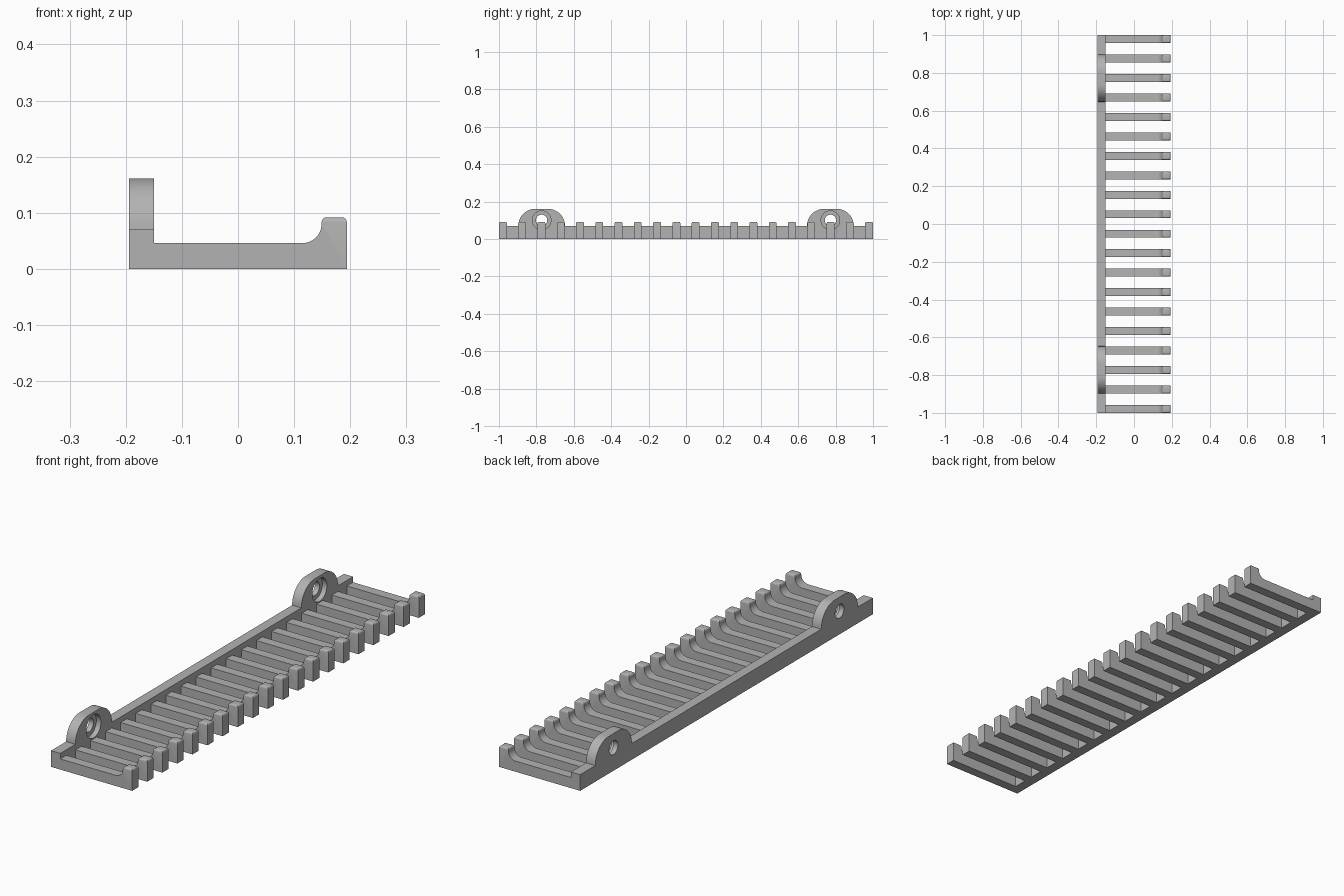
import bpy, bmesh, math
from mathutils import Matrix

if "Cube" in bpy.data.objects:
    bpy.data.objects.remove(bpy.data.objects["Cube"])

HALF_X, INNER_X = 0.194, -0.15
FINGERS, FINGER_W = 20, 0.042
RAIL_H, LUG_TOP, LUG_Y = 0.07, 0.161, 0.772
LUG_R = LUG_TOP - RAIL_H
LUG_FLAT = 0.034
HOLE_Z = 0.1

grey = bpy.data.materials.new("plain grey")
grey.use_nodes = True
grey.diffuse_color = (0.45, 0.45, 0.45, 1)
grey.node_tree.nodes["Principled BSDF"].inputs["Base Color"].default_value = grey.diffuse_color


def arc(cx, cy, r, start, end, n=14):
    """Points on an arc, angles in degrees."""
    angles = [math.radians(start + (end - start) * i / n) for i in range(n + 1)]
    return [(cx + r * math.cos(a), cy + r * math.sin(a)) for a in angles]


def add_object(name, bm):
    bmesh.ops.recalc_face_normals(bm, faces=bm.faces)
    mesh = bpy.data.meshes.new(name)
    bm.to_mesh(mesh)
    bm.free()
    mesh.materials.append(grey)
    obj = bpy.data.objects.new(name, mesh)
    bpy.context.collection.objects.link(obj)
    return obj


def extrude(points, offset):
    bm = bmesh.new()
    face = bm.faces.new([bm.verts.new(p) for p in points])
    geom = bmesh.ops.extrude_face_region(bm, geom=[face])["geom"]
    bmesh.ops.translate(bm, vec=offset, verts=[v for v in geom if isinstance(v, bmesh.types.BMVert)])
    return bm


def smooth(obj):
    bpy.ops.object.select_all(action='DESELECT')
    obj.select_set(True)
    bpy.context.view_layer.objects.active = obj
    bpy.ops.object.shade_smooth_by_angle(angle=math.radians(30))


# Long rail with two rounded mounting lugs, drawn in y and z
outline = [(-1, 0), (1, 0), (1, RAIL_H)]
for y in (LUG_Y, -LUG_Y):
    outline += arc(y + LUG_FLAT, RAIL_H, LUG_R, 0, 90)
    outline += arc(y - LUG_FLAT, RAIL_H, LUG_R, 90, 180)
outline.append((-1, RAIL_H))
rail = add_object("back_rail", extrude([(-HALF_X, y, z) for y, z in outline], (INNER_X + HALF_X, 0, 0)))

# Stepped screw holes: narrow through hole, wide recess on the inner side
for side, y in (("left", LUG_Y), ("right", -LUG_Y)):
    for kind, radius, x in (("hole", 0.03, -0.17), ("recess", 0.05, -0.122)):
        bm = bmesh.new()
        place = Matrix.Translation((x, y, HOLE_Z)) @ Matrix.Rotation(math.pi / 2, 4, 'Y')
        bmesh.ops.create_cone(bm, cap_ends=True, segments=40, radius1=radius, radius2=radius,
                              depth=0.1, matrix=place)
        cutter = add_object(f"{side}_{kind}_cutter", bm)
        cutter.hide_render = True
        mod = rail.modifiers.new(f"{side}_{kind}", 'BOOLEAN')
        mod.operation = 'DIFFERENCE'
        mod.solver = 'EXACT'
        mod.object = cutter

# Apply the cuts and drop the cutters
bpy.context.view_layer.update()
cut = bpy.data.meshes.new_from_object(rail.evaluated_get(bpy.context.evaluated_depsgraph_get()))
for mod in list(rail.modifiers):
    bpy.data.objects.remove(mod.object)
rail.modifiers.clear()
rail.data = cut
smooth(rail)

# Finger with an upturned, filleted tip, drawn in x and z
TIP_TOP, BED, TIP_X, FILLET = 0.092, 0.046, 0.149, 0.034
profile = [(INNER_X, 0), (HALF_X, 0), (HALF_X, TIP_TOP), (TIP_X, TIP_TOP)]
profile += arc(TIP_X - FILLET, BED + FILLET, FILLET, 0, -90, 10)
profile.append((INNER_X, BED))
bm = extrude([(x, -1, z) for x, z in profile], (0, FINGER_W, 0))
top_edges = [e for e in bm.edges if all(v.co.z > TIP_TOP - 0.001 for v in e.verts)]
bmesh.ops.bevel(bm, geom=top_edges, offset=0.009, segments=4, profile=0.5, affect='EDGES')
fingers = add_object("fingers", bm)
smooth(fingers)

# Evenly spaced row of fingers
row = fingers.modifiers.new("row", 'ARRAY')
row.count = FINGERS
row.use_relative_offset = False
row.use_constant_offset = True
row.constant_offset_displace = (0, (2 - FINGER_W) / (FINGERS - 1), 0)
